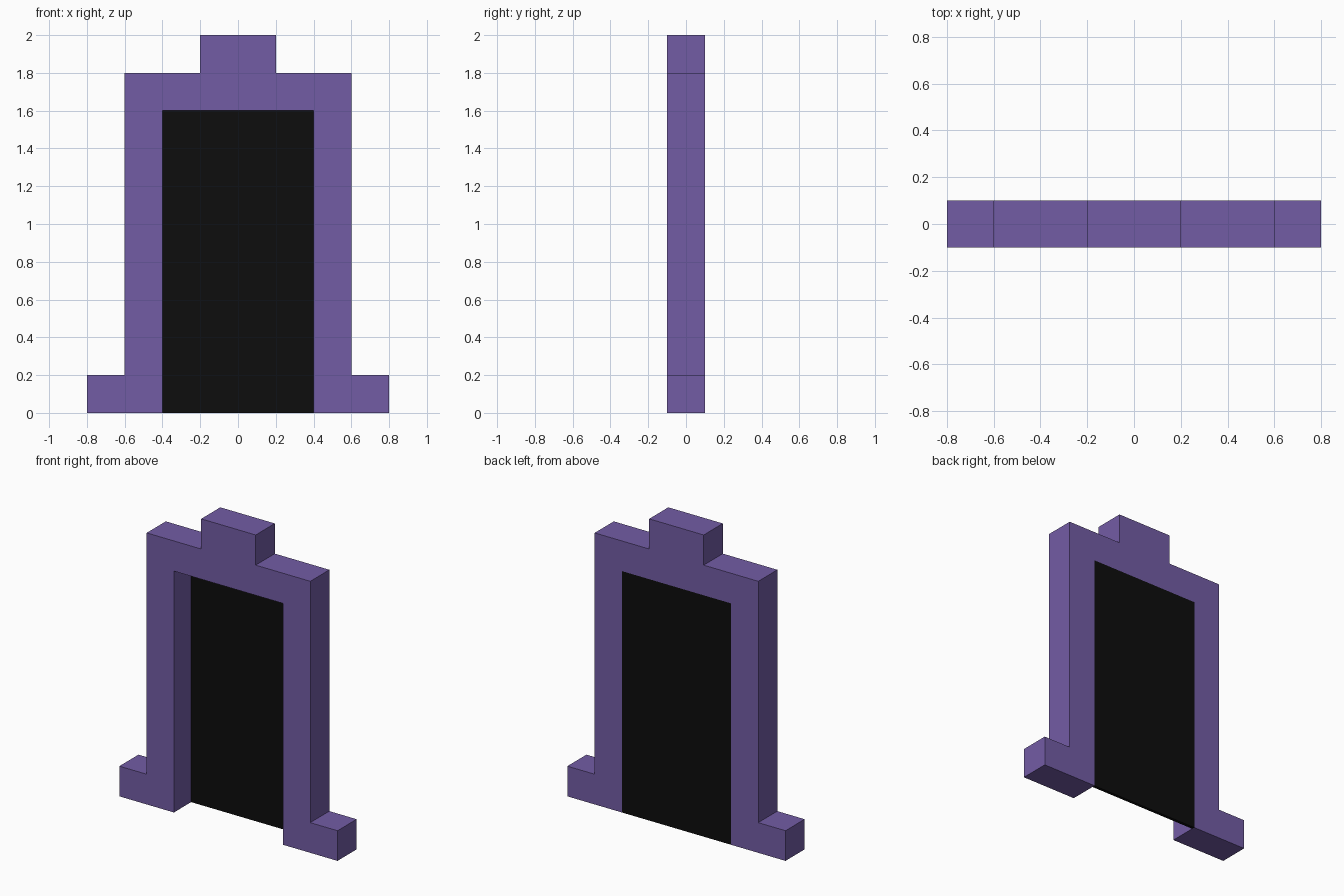
import bpy
import bmesh

cube = bpy.data.objects.get("Cube")
if cube:
    bpy.data.objects.remove(cube, do_unlink=True)


def make_material(name, rgb):
    mat = bpy.data.materials.new(name)
    mat.use_nodes = True
    colour = (*rgb, 1)
    mat.diffuse_color = colour
    mat.node_tree.nodes["Principled BSDF"].inputs["Base Color"].default_value = colour
    return mat


def extrude_profile(name, profile, front, back, mat):
    """Extrude an (x, z) outline from y = front to y = back."""
    bm = bmesh.new()
    face = bm.faces.new([bm.verts.new((x, front, z)) for x, z in profile])
    result = bmesh.ops.extrude_face_region(bm, geom=[face])
    verts = [v for v in result["geom"] if isinstance(v, bmesh.types.BMVert)]
    bmesh.ops.translate(bm, verts=verts, vec=(0, back - front, 0))
    bmesh.ops.recalc_face_normals(bm, faces=bm.faces)
    mesh = bpy.data.meshes.new(name)
    bm.to_mesh(mesh)
    bm.free()
    mesh.materials.append(mat)
    obj = bpy.data.objects.new(name, mesh)
    bpy.context.collection.objects.link(obj)
    return obj


def mirrored(half):
    """Complete a right-half outline with its mirror image."""
    return half + [(-x, z) for x, z in reversed(half)]


purple = make_material("purple", (0.171, 0.107, 0.376))
black = make_material("black", (0.004, 0.004, 0.004))

# Stepped doorway frame with feet and raised crown
frame_half = [(0.4, 1.6), (0.4, 0), (0.8, 0), (0.8, 0.2), (0.6, 0.2),
              (0.6, 1.8), (0.2, 1.8), (0.2, 2)]
extrude_profile("door_frame", mirrored(frame_half), -0.1, 0.1, purple)

# Thin dark panel closing the back of the opening
extrude_profile("back_panel", mirrored([(0.4, 0), (0.4, 1.6)]), 0.08, 0.1, black)
